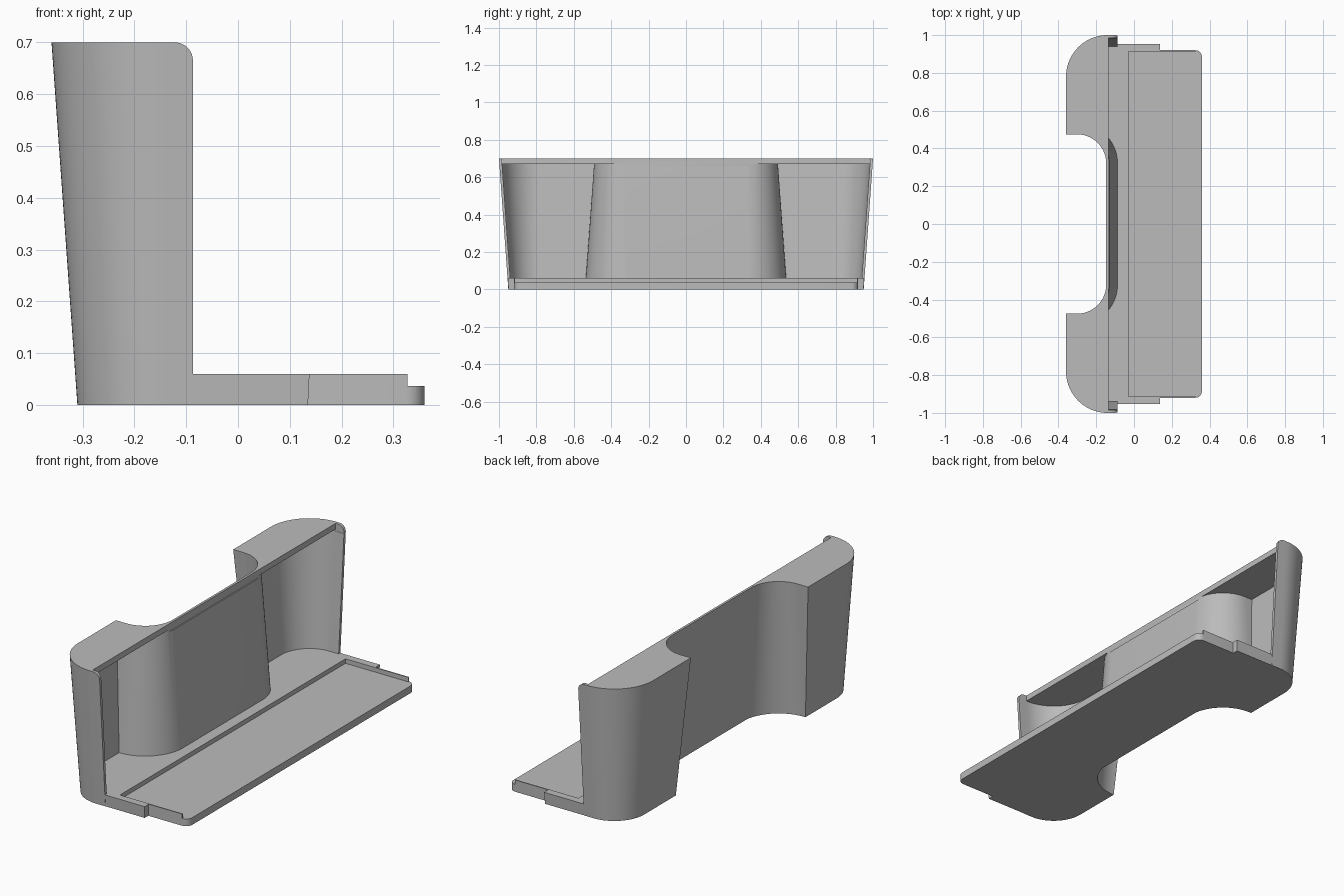
import bpy, bmesh, math

cube = bpy.data.objects.get("Cube")
if cube:
    bpy.data.objects.remove(cube, do_unlink=True)

HEIGHT, TAPER, WALL = 0.70, 0.05, 0.0145
FLOOR, PANEL, ROOF = 0.06, 0.037, 0.67
FRONT, LID_EDGE = -0.087, -0.135

grey = bpy.data.materials.new("plain grey")
grey.use_nodes = True
grey.diffuse_color = (0.5, 0.5, 0.5, 1)
grey.node_tree.nodes["Principled BSDF"].inputs["Base Color"].default_value = (0.5, 0.5, 0.5, 1)


def arc(cx, cy, r, a0, a1, n=20):
    """Points on a circle between two angles in degrees."""
    angles = [math.radians(a0 + (a1 - a0) * i / n) for i in range(n + 1)]
    return [(cx + r * math.cos(a), cy + r * math.sin(a)) for a in angles]


def loft(name, low, high):
    """Closed solid between two matching rings of 3D points."""
    bm = bmesh.new()
    a = [bm.verts.new(p) for p in low]
    b = [bm.verts.new(p) for p in high]
    bm.faces.new(a)
    bm.faces.new(b)
    for i in range(len(a)):
        j = (i + 1) % len(a)
        bm.faces.new((a[i], a[j], b[j], b[i]))
    bmesh.ops.recalc_face_normals(bm, faces=bm.faces)
    mesh = bpy.data.meshes.new(name)
    bm.to_mesh(mesh)
    bm.free()
    mesh.materials.append(grey)
    obj = bpy.data.objects.new(name, mesh)
    bpy.context.collection.objects.link(obj)
    return obj


def at(points, z):
    return [(x, y, z) for x, y in points]


def mirrored(half):
    return half + [(x, -y) for x, y in reversed(half)]


def box(name, x0, x1, y, z0, z1):
    ring = mirrored([(x0, y), (x1, y)])
    return loft(name, at(ring, z0), at(ring, z1))


def combine(obj, other, operation):
    """Apply a boolean and discard the second solid."""
    mod = obj.modifiers.new(operation.lower(), "BOOLEAN")
    mod.operation, mod.solver, mod.object = operation, "EXACT", other
    bpy.context.view_layer.objects.active = obj
    bpy.ops.object.modifier_apply(modifier=mod.name)
    bpy.data.objects.remove(other, do_unlink=True)


def outline(inset, front):
    """Plan of the two lobes with the wide rear notch between them."""
    half = arc(-0.302, 0.32, 0.155 + inset, 0, 90)
    half += [(-0.36 + inset, 0.475 + inset)]
    half += arc(-0.14, 0.78, 0.22 - inset, 180, 90)
    half += [(front, 1 - inset)]
    return mirrored(half)


def inset_at(z):
    return TAPER * (1 - z / HEIGHT)


# Tapered outer body
shell = loft("tapered_shell", at(outline(TAPER, FRONT), 0), at(outline(0, FRONT), HEIGHT))

# Base deck and long front tongue
deck_low = mirrored([(-0.1, 0.949), (0.135, 0.949)])
deck_high = mirrored([(-0.1, 0.953), (0.138, 0.953)])
combine(shell, loft("deck", at(deck_low, 0), at(deck_high, FLOOR)), "UNION")
tongue = mirrored([(-0.05, 0.92)] + arc(0.324, 0.884, 0.036, 90, 0, 8))
combine(shell, loft("tongue", at(tongue, 0), at(tongue, FLOOR)), "UNION")

# Open interior below the lid
cavity = [at(outline(inset_at(z) + WALL, 0.2), z) for z in (FLOOR, ROOF)]
combine(shell, loft("cavity", *cavity), "DIFFERENCE")

# Set-back lid edge between the side walls
combine(shell, box("lid_recess", LID_EDGE, 0.2, 0.984, ROOF - 0.01, 0.8), "DIFFERENCE")

# Rounded upper front corners of the side walls
corner = arc(FRONT - 0.035, HEIGHT - 0.035, 0.035, 0, 90, 10)
corner += [(FRONT - 0.035, 0.8), (0.0, 0.8), (0.0, HEIGHT - 0.035)]
rings = [[(x, y, z) for x, z in corner] for y in (-1.1, 1.1)]
combine(shell, loft("corner_round", *rings), "DIFFERENCE")

# Recessed panel and lowered front lip
combine(shell, box("panel_recess", -0.03, 0.5, 0.914, PANEL, 0.1), "DIFFERENCE")
combine(shell, box("lip_step", 0.327, 0.5, 1.1, PANEL, 0.1), "DIFFERENCE")

# Smooth curves with crisp edges
bpy.ops.object.select_all(action="DESELECT")
shell.select_set(True)
bpy.context.view_layer.objects.active = shell
bpy.ops.object.shade_smooth_by_angle(angle=math.radians(30))
